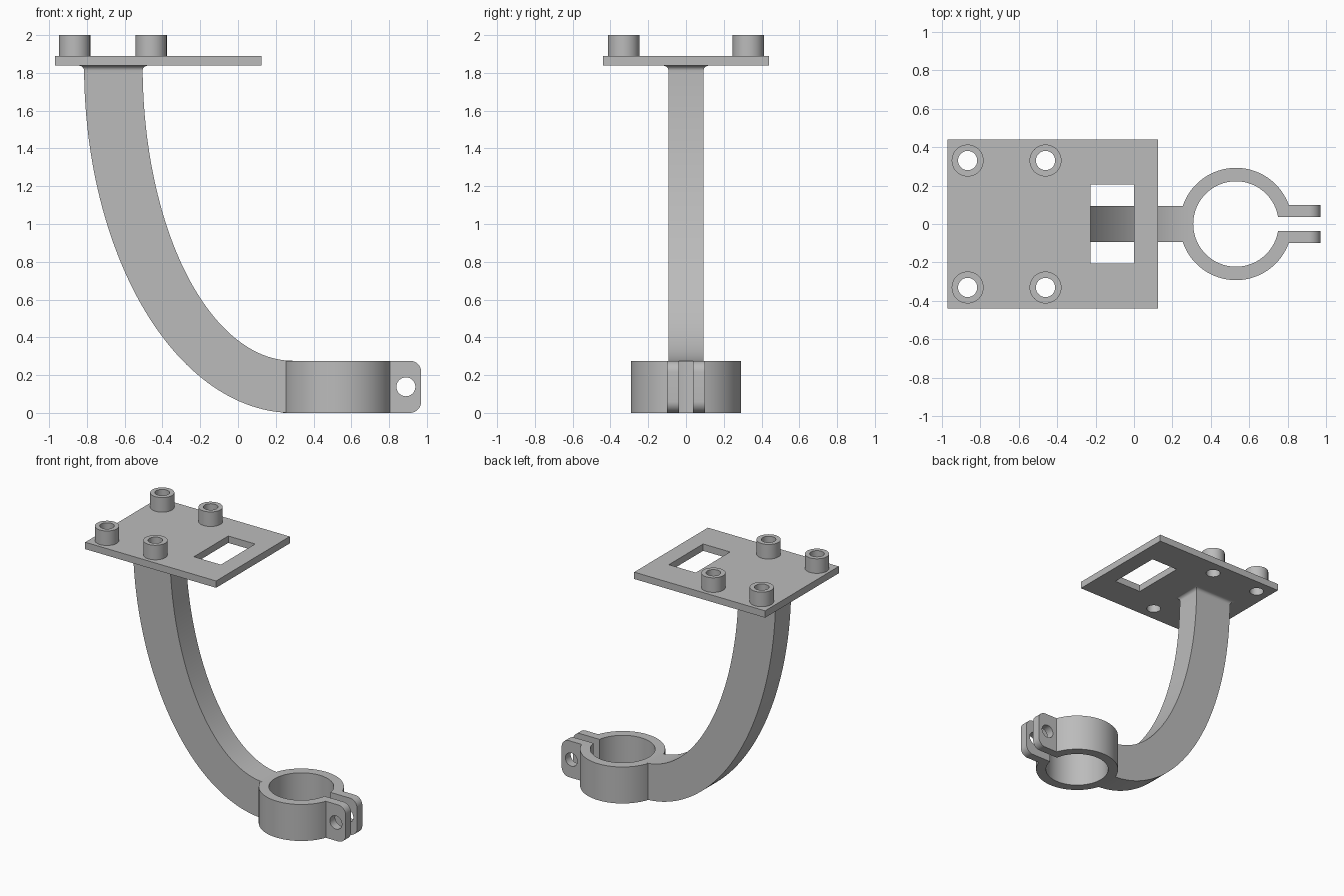
import bpy, bmesh, math
from math import sin, cos, pi, asin

if "Cube" in bpy.data.objects:
    bpy.data.objects.remove(bpy.data.objects["Cube"])

# Single grey material
grey = bpy.data.materials.new("plain_grey")
grey.use_nodes = True
colour = (0.5, 0.5, 0.5, 1)
grey.diffuse_color = colour
grey.node_tree.nodes["Principled BSDF"].inputs["Base Color"].default_value = colour


def finish(name, bm):
    bmesh.ops.remove_doubles(bm, verts=bm.verts, dist=0.0002)
    bmesh.ops.recalc_face_normals(bm, faces=bm.faces)
    mesh = bpy.data.meshes.new(name)
    bm.to_mesh(mesh)
    bm.free()
    mesh.materials.append(grey)
    ob = bpy.data.objects.new(name, mesh)
    bpy.context.collection.objects.link(ob)
    bpy.ops.object.select_all(action='DESELECT')
    ob.select_set(True)
    bpy.context.view_layer.objects.active = ob
    bpy.ops.object.shade_smooth_by_angle(angle=math.radians(30))
    return ob


def arc(cx, cy, r, a0, a1, n):
    return [(cx + r * cos(a0 + (a1 - a0) * i / n), cy + r * sin(a0 + (a1 - a0) * i / n))
            for i in range(n + 1)]


def circle(cx, cy, r, n=48):
    return arc(cx, cy, r, 0, 2 * pi, n)[:-1]


def rect(x0, x1, y0, y1):
    return [(x0, y0), (x1, y0), (x1, y1), (x0, y1)]


def slab(name, loops, lo, hi):
    """Extrude a filled outline from lo to hi; inner loops become holes."""
    curve = bpy.data.curves.new(name + "_outline", 'CURVE')
    curve.dimensions = '2D'
    curve.fill_mode = 'BOTH'
    curve.extrude = (hi - lo) / 2
    for loop in loops:
        spline = curve.splines.new('POLY')
        spline.points.add(len(loop) - 1)
        for p, (x, y) in zip(spline.points, loop):
            p.co = (x, y, 0, 1)
        spline.use_cyclic_u = True
    tmp = bpy.data.objects.new(name + "_outline", curve)
    bpy.context.collection.objects.link(tmp)
    mesh = bpy.data.meshes.new_from_object(tmp.evaluated_get(bpy.context.evaluated_depsgraph_get()))
    bpy.data.objects.remove(tmp)
    bpy.data.curves.remove(curve)
    bm = bmesh.new()
    bm.from_mesh(mesh)
    bpy.data.meshes.remove(mesh)
    bmesh.ops.translate(bm, verts=bm.verts, vec=(0, 0, (lo + hi) / 2))
    return finish(name, bm)


# Mounting plate with window and screw holes
PLATE_LO, PLATE_HI, TOP = 1.838, 1.89, 2.0
posts = [(x, y) for x in (-0.865, -0.46) for y in (-0.33, 0.33)]
slab("mounting_plate",
     [rect(-0.97, 0.125, -0.44, 0.44), rect(-0.225, 0, -0.205, 0.205)]
     + [circle(x, y, 0.05) for x, y in posts], PLATE_LO, PLATE_HI)

# Hollow standoffs
for i, (x, y) in enumerate(posts):
    slab(f"standoff_{i + 1}", [circle(x, y, 0.083), circle(x, y, 0.05)], PLATE_HI, TOP)

# Split clamp ring
CX, RO, RI, GAP, LUG, H = 0.53, 0.292, 0.222, 0.037, 0.1, 0.276
ao, ai = asin(LUG / RO), asin(GAP / RI)
slab("clamp_ring", [arc(CX, 0, RO, ao, 2 * pi - ao, 80)
                    + arc(CX, 0, RI, 2 * pi - ai, ai, 80)], 0, H)

# Clamp lugs with rounded outer corners and a bolt hole
X0, X1, R = CX + RI * cos(ai), 0.97, 0.06
lug = ([(X0, 0)] + arc(X1 - R, R, R, -pi / 2, 0, 10)
       + arc(X1 - R, H - R, R, 0, pi / 2, 10) + [(X0, H)])
for name, lo, hi in (("front_lug", GAP, LUG), ("back_lug", -LUG, -GAP)):
    ob = slab(name, [lug, circle(0.889, H / 2, 0.05)], lo, hi)
    ob.rotation_euler.x = pi / 2

# Curved arm: rectangular section swept between two quarter ellipses
AX, HALF, STEPS, FILLET = 0.29, 0.093, 56, 0.026
sections = []
for i in range(STEPS + 1):
    t = pi / 2 * (1 - i / STEPS)
    sections.append(((AX - 1.105 * cos(t), PLATE_LO - PLATE_LO * sin(t)),
                     (AX - 0.795 * cos(t), PLATE_LO - (PLATE_LO - H) * sin(t)), HALF))
# Small flare where the arm meets the plate
sections = [s for s in sections if s[0][1] < PLATE_LO - FILLET and s[1][1] < PLATE_LO - FILLET]
for i in range(7):
    a = pi / 2 * i / 6
    grow, z = FILLET * (1 - cos(a)), PLATE_LO - FILLET + FILLET * sin(a)
    sections.append(((AX - 1.105 - grow, z), (AX - 0.795 + grow, z), HALF + grow))
bm = bmesh.new()
rings = [[bm.verts.new((p[0], y, p[1])) for p, y in ((o, -w), (n, -w), (n, w), (o, w))]
         for o, n, w in sections]
for a, b in zip(rings, rings[1:]):
    for k in range(4):
        m = (k + 1) % 4
        bm.faces.new((a[k], a[m], b[m], b[k]))
bm.faces.new(rings[0])
bm.faces.new(rings[-1])
finish("curved_arm", bm)
